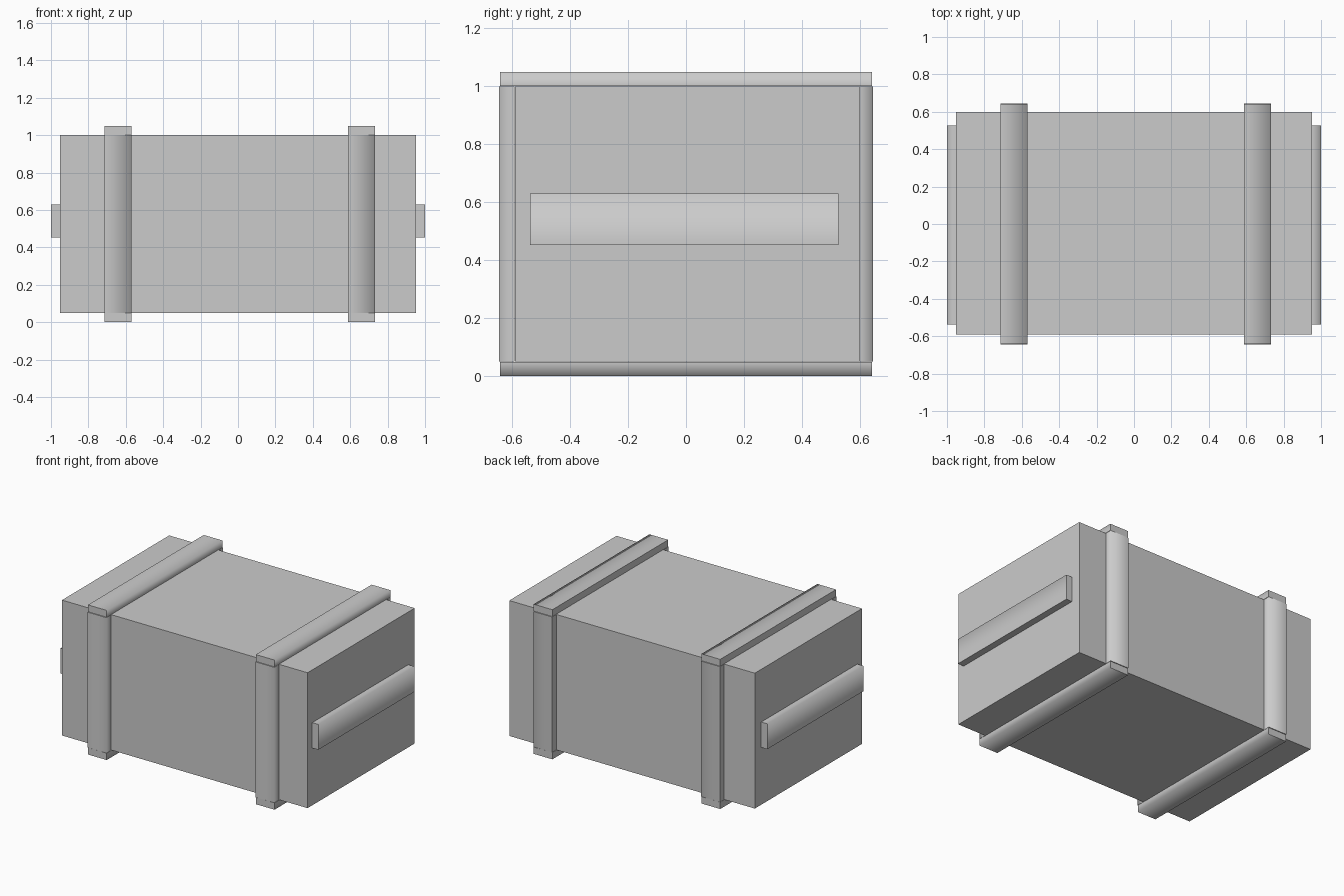
import bpy, bmesh
from mathutils import Vector

if "Cube" in bpy.data.objects:
    bpy.data.objects.remove(bpy.data.objects["Cube"])


def box(name, lo, hi, outward=None, soft=None):
    """Box from two corners; optionally blend shading over the edge between two faces."""
    lo, hi = Vector(lo), Vector(hi)
    bm = bmesh.new()
    bmesh.ops.create_cube(bm, size=1)
    for v in bm.verts:
        for i in range(3):
            v.co[i] = hi[i] if v.co[i] > 0 else lo[i]
    bm.normal_update()
    if outward:
        pair = (Vector(outward), Vector(soft))

        def chosen(f):
            return any(f.normal.dot(d) > 0.9 for d in pair)

        for f in bm.faces:
            f.smooth = chosen(f)
        for e in bm.edges:
            e.smooth = all(chosen(f) for f in e.link_faces)
    mesh = bpy.data.meshes.new(name)
    bm.to_mesh(mesh)
    bm.free()
    obj = bpy.data.objects.new(name, mesh)
    bpy.context.collection.objects.link(obj)
    return obj


# Main crate body
box("crate_body", (-0.953, -0.59, 0.05), (0.953, 0.598, 1.0))

# Two bands of four slats around the crate
for side, x0, x1 in (("left", -0.715, -0.57), ("right", 0.588, 0.733)):
    px = (1, 0, 0)
    box(side + "_top_slat", (x0, -0.642, 1.002), (x1, 0.642, 1.05), (0, 0, 1), px)
    box(side + "_bottom_slat", (x0, -0.642, 0.0), (x1, 0.642, 0.048), (0, 0, -1), px)
    box(side + "_front_slat", (x0, -0.645, 0.05), (x1, -0.592, 1.0), (0, -1, 0), px)
    box(side + "_back_slat", (x0, 0.595, 0.05), (x1, 0.645, 1.0), (0, 1, 0), px)

# Horizontal grip bar on each end
for side, s in (("left", -1), ("right", 1)):
    xs = sorted((s * 0.95, s * 1.0))
    box(side + "_grip_bar", (xs[0], -0.538, 0.452), (xs[1], 0.527, 0.63),
        (s, 0, 0), (0, 0, 1))
